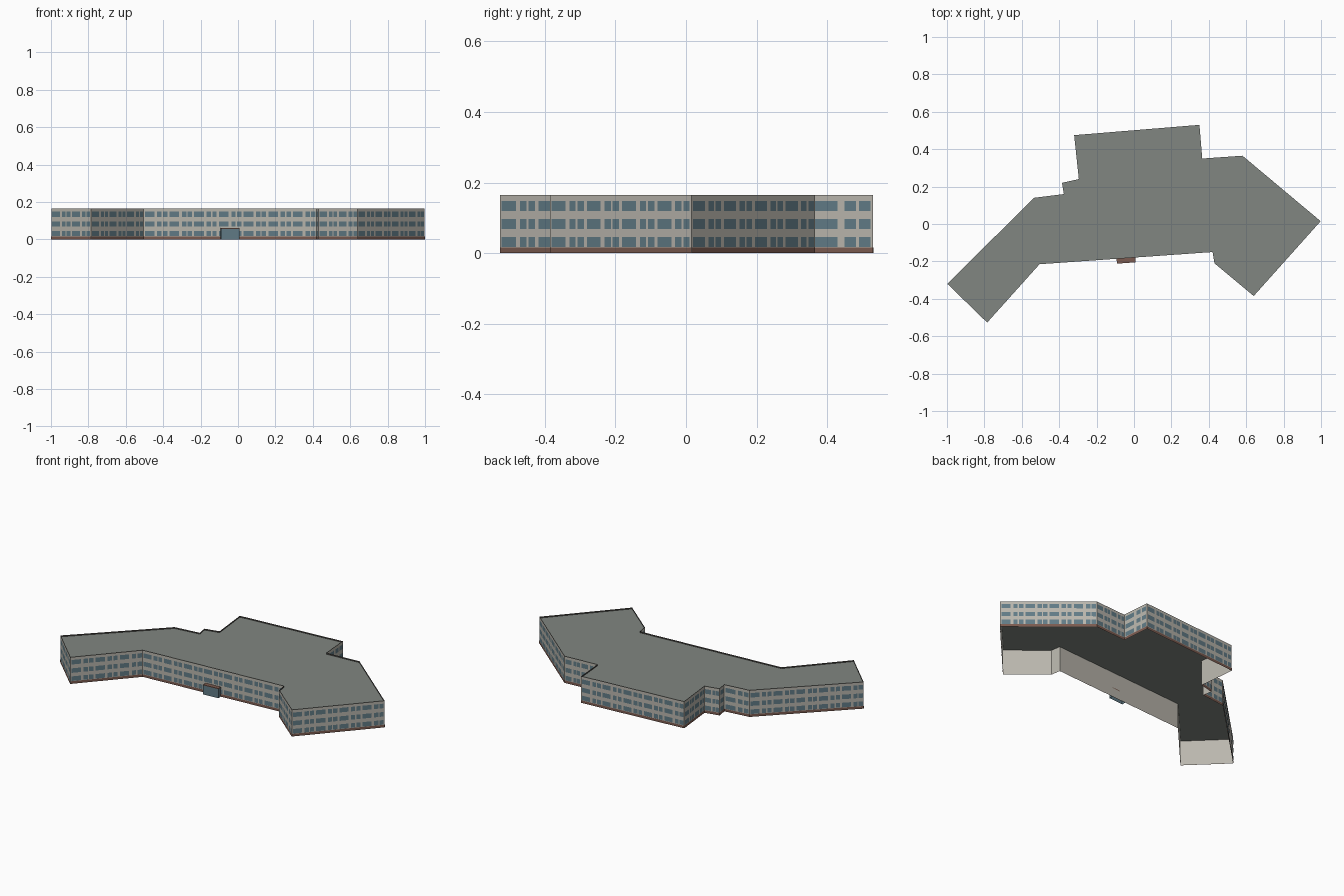
import bpy
from mathutils import Vector

if "Cube" in bpy.data.objects:
    bpy.data.objects.remove(bpy.data.objects["Cube"])

# Footprint, counter-clockwise from above
PLAN = [(-0.998, -0.32), (-0.785, -0.527), (-0.505, -0.215), (0.42, -0.15),
        (0.43, -0.21), (0.64, -0.385), (0.998, 0.015), (0.58, 0.365),
        (0.365, 0.35), (0.35, 0.53), (-0.32, 0.475), (-0.295, 0.24),
        (-0.385, 0.22), (-0.375, 0.16), (-0.535, 0.14)]
HEIGHT, ROOF_Z, BASE_Z = 0.165, 0.157, 0.016
ROWS = [(0.018, 0.046), (0.068, 0.096), (0.120, 0.148)]
# One window bay as fractions of its width: a wide window, then a narrow pair
BAY = [(0.05, 0.44), (0.55, 0.73), (0.78, 0.96)]
BAY_WIDTH = 0.134


def material(name, rgb):
    m = bpy.data.materials.new(name)
    m.diffuse_color = (*rgb, 1)
    m.use_nodes = True
    m.node_tree.nodes["Principled BSDF"].inputs["Base Color"].default_value = m.diffuse_color
    return m


PLASTER = material("plaster", (0.49, 0.47, 0.42))
GLASS = material("glass", (0.12, 0.20, 0.24))
BRICK = material("brick", (0.20, 0.105, 0.08))
ROOFING = material("roofing", (0.22, 0.24, 0.22))
DARK = material("dark_trim", (0.06, 0.055, 0.05))


def make(name, verts, faces, mat):
    me = bpy.data.meshes.new(name)
    me.from_pydata([tuple(v) for v in verts], [], faces)
    me.materials.append(mat)
    me.update()
    ob = bpy.data.objects.new(name, me)
    bpy.context.collection.objects.link(ob)
    return ob


def panels(name, quads, mat):
    """Upright panels, each given as (a, b, u0, u1, z0, z1, outward offset)."""
    verts, faces = [], []
    for a, b, u0, u1, z0, z1, out in quads:
        a, b = Vector((*a, 0)), Vector((*b, 0))
        d = (b - a).normalized()
        n = Vector((d.y, -d.x, 0)) * out
        i = len(verts)
        for u, z in ((u0, z0), (u1, z0), (u1, z1), (u0, z1)):
            verts.append(a + d * u + n + Vector((0, 0, z)))
        faces.append((i, i + 1, i + 2, i + 3))
    return make(name, verts, faces, mat)


edges = [(p, PLAN[(i + 1) % len(PLAN)]) for i, p in enumerate(PLAN)]
lengths = [(Vector(b) - Vector(a)).length for a, b in edges]

# Outer walls, open underneath
n = len(PLAN)
make("outer_walls",
     [(x, y, 0) for x, y in PLAN] + [(x, y, HEIGHT) for x, y in PLAN],
     [(i, (i + 1) % n, n + (i + 1) % n, n + i) for i in range(n)], PLASTER)

# Flat roof sunk slightly behind the parapet
make("flat_roof", [(x, y, ROOF_Z) for x, y in PLAN], [tuple(range(n))], ROOFING)

# Dark lining on the inside of the parapet
panels("parapet_lining", [(b, a, 0, L, ROOF_Z, HEIGHT, 0.001)
                          for (a, b), L in zip(edges, lengths)], DARK)

# Brick plinth
panels("brick_plinth", [(a, b, 0, L, 0, BASE_Z, 0.001)
                        for (a, b), L in zip(edges, lengths)], BRICK)

# Three storeys of windows on every wall
windows = []
for (a, b), L in zip(edges, lengths):
    bays = max(1, round(L / BAY_WIDTH))
    w = L / bays
    for k in range(bays):
        for f0, f1 in (BAY if L > 0.08 else [(0.2, 0.8)]):
            for z0, z1 in ROWS:
                windows.append((a, b, (k + f0) * w, (k + f1) * w, z0, z1, 0.001))
panels("windows", windows, GLASS)

# Glazed entrance porch with a brick-coloured top, aligned to the front wall
a, b = Vector(PLAN[2]), Vector(PLAN[3])
d = (b - a).normalized()
out = Vector((d.y, -d.x))
p0, p1 = a + d * 0.413, a + d * 0.513
q0, q1 = p0 + out * 0.026, p1 + out * 0.026
panels("entrance_porch", [(s, e, 0, (e - s).length, 0, 0.056, 0)
                          for s, e in ((p0, q0), (q0, q1), (q1, p1))], GLASS)
ring = [p0, q0, q1, p1]
make("porch_roof", [(*p, 0.056) for p in ring] + [(*p, 0.060) for p in ring],
     [(3, 2, 1, 0), (4, 5, 6, 7)] + [(i, (i + 1) % 4, 4 + (i + 1) % 4, 4 + i)
                                     for i in range(4)], BRICK)
